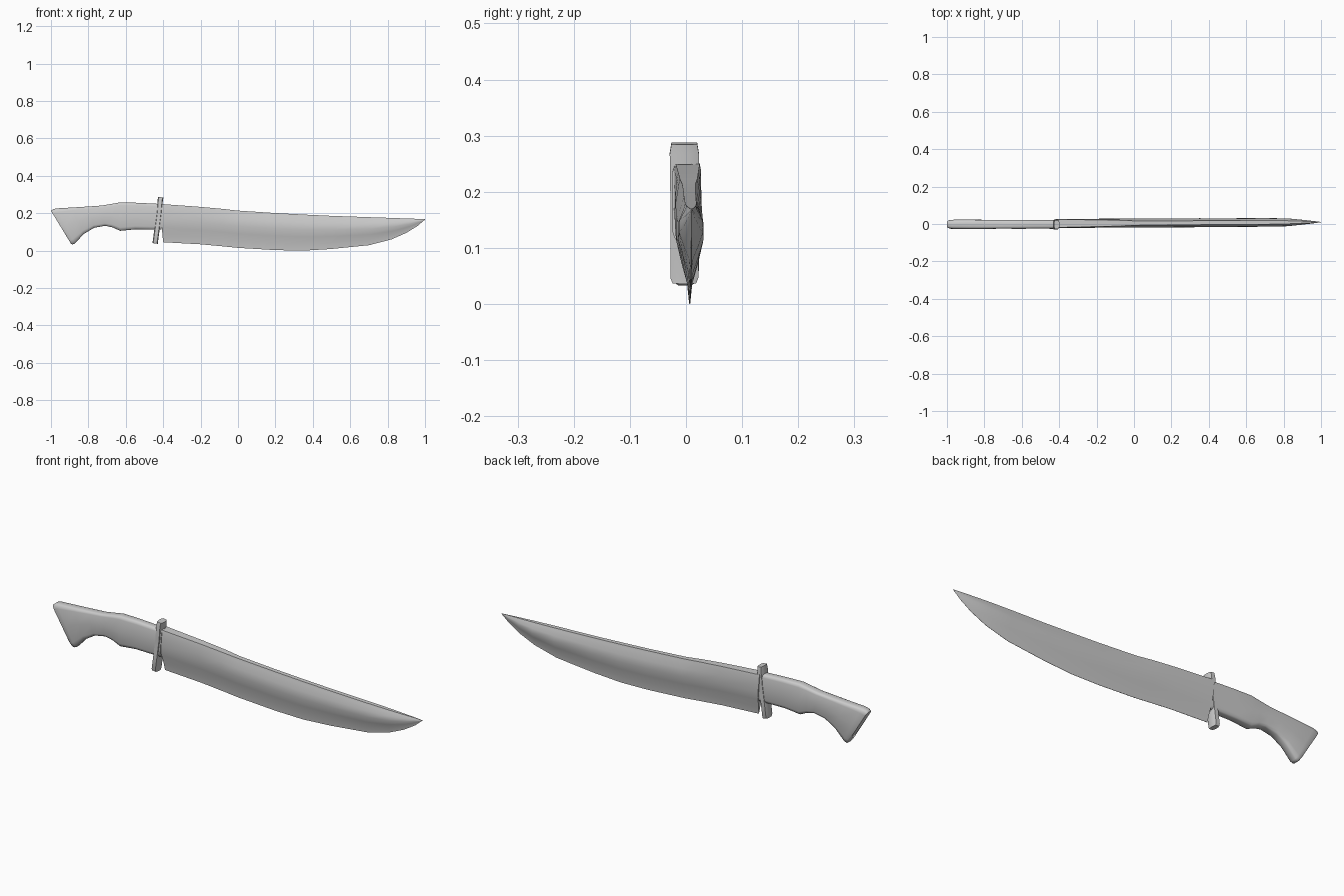
import bpy, bmesh, math
from mathutils import Vector

cube = bpy.data.objects.get("Cube")
if cube:
    bpy.data.objects.remove(cube)

grey = bpy.data.materials.new("steel grey")
grey.use_nodes = True
GREY = (0.6, 0.6, 0.6, 1)
grey.diffuse_color = GREY
grey.node_tree.nodes["Principled BSDF"].inputs["Base Color"].default_value = GREY


def loft(name, rings, angle):
    """Skin a list of equal closed rings, with both ends capped."""
    bm = bmesh.new()
    rows = [[bm.verts.new(p) for p in ring] for ring in rings]
    n = len(rows[0])
    for a, b in zip(rows, rows[1:]):
        for i in range(n):
            j = (i + 1) % n
            bm.faces.new((a[i], a[j], b[j], b[i]))
    bm.faces.new(rows[0])
    bm.faces.new(rows[-1])
    bmesh.ops.recalc_face_normals(bm, faces=bm.faces)
    mesh = bpy.data.meshes.new(name)
    bm.to_mesh(mesh)
    bm.free()
    mesh.materials.append(grey)
    obj = bpy.data.objects.new(name, mesh)
    bpy.context.collection.objects.link(obj)
    bpy.ops.object.select_all(action='DESELECT')
    obj.select_set(True)
    bpy.context.view_layer.objects.active = obj
    bpy.ops.object.shade_smooth_by_angle(angle=math.radians(angle))
    return obj


def section(top, bottom, profile, y, width):
    """Mirrored ring from (depth, half width) pairs between two (x, z) points."""
    t, b = Vector((top[0], y, top[1])), Vector((bottom[0], y, bottom[1]))
    side = [(t.lerp(b, d), w * width) for d, w in profile]
    return ([p + Vector((0, w, 0)) for p, w in side] +
            [p - Vector((0, w, 0)) for p, w in reversed(side)])


# Blade: thick spine, full cheeks, hollow grind and thin cutting edge
# x at spine, x at edge, spine z, edge z, thickness, spine fullness
stations = [(-.42, -.4, .25, .045, .024, .9), (-.2, -.2, .234, .034, .024, .75),
            (-.08, -.08, .223, .023, .024, .65), (0, 0, .214, .015, .024, .5),
            (.2, .2, .201, .003, .024, .45), (.35, .35, .193, 0, .024, .45),
            (.5, .5, .186, .009, .023, .45), (.7, .7, .179, .029, .023, .45),
            (.82, .82, .175, .06, .021, .4), (.9, .9, .172, .095, .013, .4),
            (.96, .96, .17, .132, .006, .4), (1, 1, .168, .166, .001, .4)]
blade = []
for xs, xe, zs, ze, width, full in stations:
    grind = max(0.15, 0.4 - (xs + .42))
    cheek = [(0, full), (.06, full + .1), (.22, .97), (.42, 1),
             (.62, .55 + grind * .5), (.82, .12 + grind * .4), (1, .03)]
    blade.append(section((xs, zs), (xe, ze), cheek, .003 + .005 * (xs + .4), width))
loft("blade", blade, 60)

# Handle: slanted butt, finger grooves, running through the guard as a tang
grip = [(0, .55), (.03, .85), (.1, 1), (.5, 1), (.88, 1), (.97, .8), (1, .5)]
handle_stations = [((-1, .213), (-.893, .037), .021), ((-.99, .221), (-.885, .033), .024),
                   ((-.97, .226), (-.872, .038), .025), ((-.88, .231), (-.825, .089), .025),
                   ((-.8, .236), (-.77, .122), .024), ((-.73, .241), (-.71, .133), .023),
                   ((-.67, .251), (-.67, .124), .023), ((-.63, .258), (-.63, .106), .024),
                   ((-.54, .256), (-.55, .114), .023), ((-.4, .249), (-.41, .112), .022)]
loft("handle", [section(t, b, grip, -.002, w) for t, b, w in handle_stations], 60)

# Guard: slim tilted bar with softened edges
bar = [(0, .5), (.15, 1), (.85, 1), (1, .5)]
guard_stations = [(-.456, .04, .021), (-.456, .05, .025), (-.448, .11, .025),
                  (-.436, .2, .025), (-.43, .27, .026), (-.427, .288, .023)]
guard = loft("guard", [section((x, z), (x + .028, z - .004), bar, -.003, w)
                       for x, z, w in guard_stations], 40)
